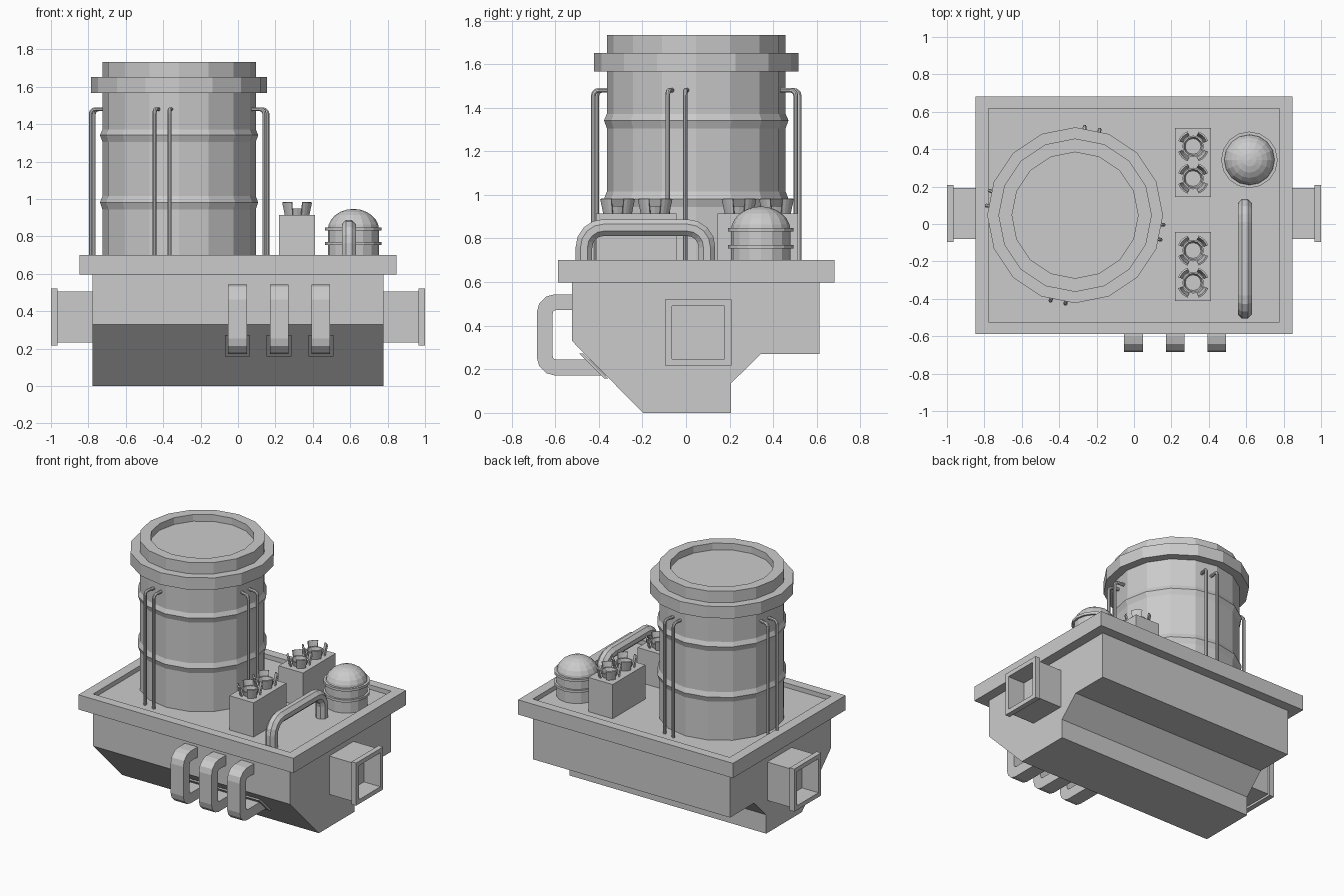
import bpy, bmesh
from math import sin, cos, pi, radians, sqrt
from mathutils import Vector, Matrix

if "Cube" in bpy.data.objects:
    bpy.data.objects.remove(bpy.data.objects["Cube"])


def skin(name, rings, mat=None):
    """Bridge a list of vertex rings and cap both ends."""
    bm = bmesh.new()
    vr = [[bm.verts.new(p) for p in r] for r in rings]
    n = len(rings[0])
    for a, b in zip(vr, vr[1:]):
        for i in range(n):
            j = (i + 1) % n
            bm.faces.new((a[i], a[j], b[j], b[i]))
    bm.faces.new(vr[0])
    bm.faces.new(vr[-1])
    bmesh.ops.remove_doubles(bm, verts=bm.verts[:], dist=1e-5)
    if mat:
        bm.transform(mat)
    bmesh.ops.recalc_face_normals(bm, faces=bm.faces[:])
    me = bpy.data.meshes.new(name)
    bm.to_mesh(me)
    bm.free()
    ob = bpy.data.objects.new(name, me)
    bpy.context.collection.objects.link(ob)
    return ob


def lathe(name, prof, segs, mat=None, start=0.0):
    return skin(name, [[(r * cos(start + 2 * pi * i / segs), r * sin(start + 2 * pi * i / segs), z)
                        for i in range(segs)] for r, z in prof], mat)


def block(name, x0, x1, y0, y1, z0, z1):
    return skin(name, [[(x0, y0, z), (x1, y0, z), (x1, y1, z), (x0, y1, z)] for z in (z0, z1)])


def rounded(pts, r, n):
    """Round the square corners of a path."""
    pts = [Vector(p) for p in pts]
    out = [pts[0]]
    for a, p, b in zip(pts, pts[1:], pts[2:]):
        d1, d2 = (a - p).normalized(), (b - p).normalized()
        c = p + r * (d1 + d2)
        for k in range(n + 1):
            t = pi / 2 * k / n
            out.append(c - r * (d2 * cos(t) + d1 * sin(t)))
    return out + [pts[-1]]


def sweep(name, path, section, side, mat=None):
    """Sweep a 2D section along a flat path; side is the path's plane normal."""
    side = Vector(side)
    rings = []
    for i, p in enumerate(path):
        t0 = (path[max(i, 1)] - path[max(i, 1) - 1]).normalized()
        k = min(i, len(path) - 2)
        t1 = (path[k + 1] - path[k]).normalized()
        t = (t0 + t1).normalized()
        nrm = t.cross(side) / t.dot(t1)
        rings.append([p + side * u + nrm * v for u, v in section])
    return skin(name, rings, mat)


def circle(r, n):
    return [(r * cos(2 * pi * (i + .5) / n), r * sin(2 * pi * (i + .5) / n)) for i in range(n)]


def move(x, y, z):
    return Matrix.Translation((x, y, z))


DECK = 0.67

# Hopper-shaped body
prof = [(-.523, .65), (-.523, .33), (-.197, 0), (.206, 0), (.206, .135),
        (.343, .27), (.613, .27), (.613, .65)]
skin("body", [[(x, y, z) for y, z in prof] for x in (-.777, .777)])

# Deck slab with a raised rim
outer = [(-.848, -.588), (.848, -.588), (.848, .682), (-.848, .682)]
inner = [(-.777, -.523), (.777, -.523), (.777, .617), (-.777, .617)]
skin("deck", [[(x, y, z) for x, y in loop] for loop, z in
              ((outer, .597), (outer, .702), (inner, .702), (inner, DECK))])

# Square side ducts
Q = sqrt(2)
duct = [(.137, .76), (.137, .964), (.152, .964), (.152, 1), (.121, 1), (.121, .87)]
for s, side in ((1, "right"), (-1, "left")):
    lathe("duct_" + side, [(r * Q, z) for r, z in duct], 4,
          move(0, .056, .369) @ Matrix.Rotation(s * pi / 2, 4, 'Y'), pi / 4)

# Large ribbed tank with collar and sunken lid
CX, CY = -.315, .047
tank = [(.41, DECK), (.41, .945), (.423, .982), (.41, 1.015), (.41, 1.305), (.423, 1.342),
        (.41, 1.372), (.41, 1.567), (.47, 1.567), (.47, 1.652), (.41, 1.652),
        (.41, 1.733), (.337, 1.733), (.337, 1.685)]
lathe("tank", tank, 16, move(CX, CY, 0))

# Pairs of thin pipes on four sides of the tank
path = rounded([(.475, 0, DECK), (.475, 0, 1.48), (.39, 0, 1.48)], .025, 3)
for q in range(4):
    for off in (-6.2, -16):
        sweep("tank_pipe", path, circle(.011, 8), (0, 1, 0),
              move(CX, CY, 0) @ Matrix.Rotation(q * pi / 2 + radians(off), 4, 'Z'))

# Fan boxes, each with two cups ringed by flared blades
cup = [(.045, .91), (.058, .95), (.050, .95), (.042, .918)]
for y in (.329, -.228):
    block("fan_box", .22, .412, y - .184, y + .184, DECK, .914)
    for dy in (-.086, .086):
        base = move(.316, y + dy, 0)
        lathe("fan_cup", cup, 12, base)
        for q in range(4):
            rings = []
            for k in range(5):
                a = pi / 4 + q * pi / 2 + radians(-25 + 12.5 * k)
                rings.append([(r * cos(a), r * sin(a), z) for r, z in
                              ((.060, .91), (.069, .91), (.085, .981), (.076, .984))])
            skin("fan_blade", rings, base)

# Small domed tank with two hoops
at = move(.617, .343, 0)
dome = [(.137, DECK), (.137, .835)]
dome += [(.137 * cos(k * pi / 12), .835 + .112 * sin(k * pi / 12)) for k in range(1, 6)]
lathe("dome_tank", dome + [(.002, .947)], 16, at)
for z in (.762, .84):
    lathe("dome_hoop", [(.13, z - .009), (.151, z - .009), (.151, z + .009), (.13, z + .009)], 16, at)

# Arched deck pipe
path = rounded([(.593, -.468, DECK), (.593, -.468, .85), (.593, .096, .85), (.593, .096, DECK)], .09, 4)
sweep("deck_pipe", path, circle(.041, 8), (1, 0, 0))

# Front ducts with mounting plates on the sloped face
rect = [(-.05, -.036), (.05, -.036), (.05, .036), (-.05, .036)]
for x in (-.003, .22, .443):
    path = rounded([(x, -.5, .508), (x, -.648, .508), (x, -.648, .208), (x, -.33, .208)], .05, 3)
    sweep("front_duct", path, rect, (1, 0, 0))
    plate = [(-.490, .272), (-.375, .157), (-.355, .157), (-.470, .272)]
    skin("front_duct_plate", [[(x + s * .067, y, z) for y, z in plate] for s in (-1, 1)])
